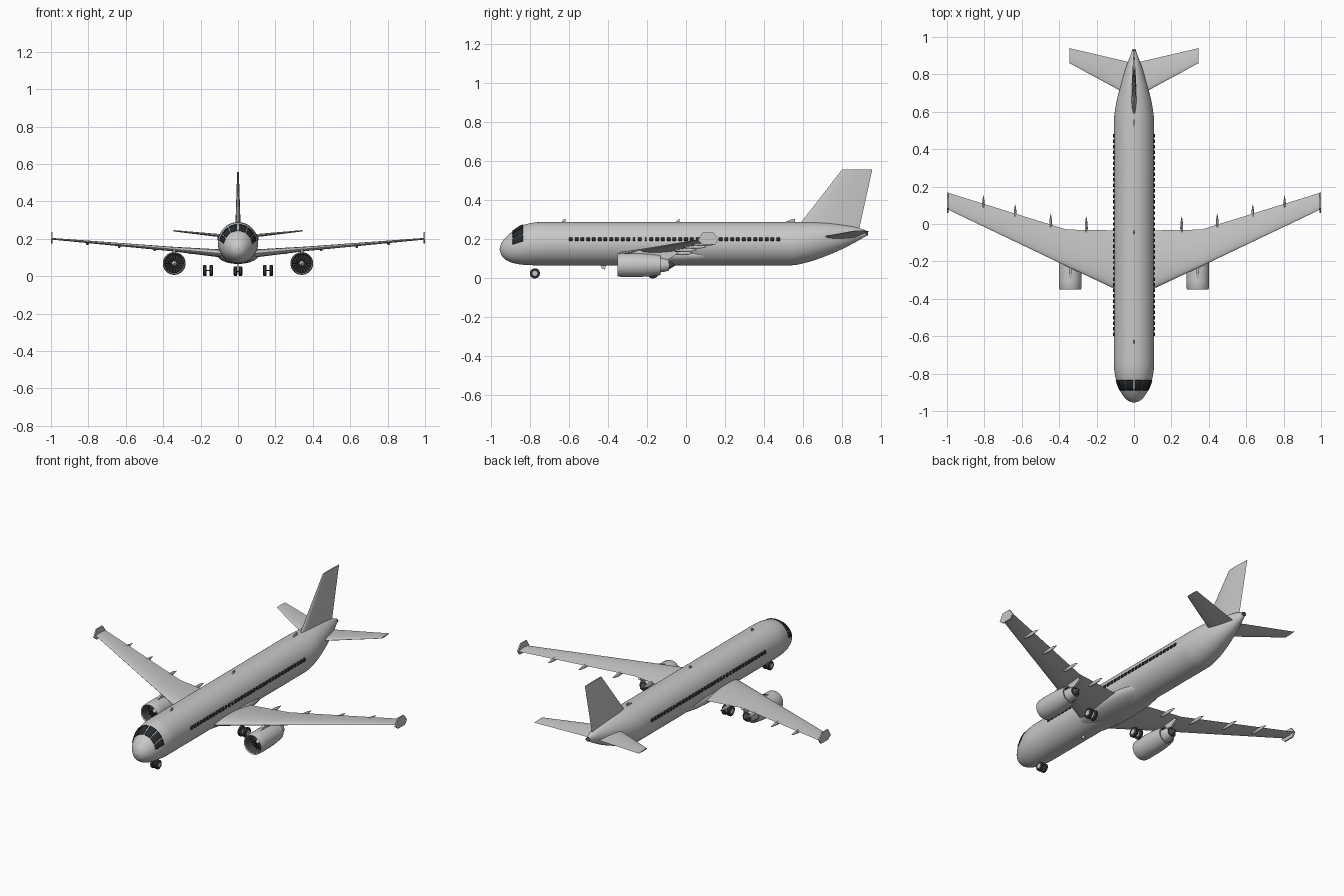
import bpy, bmesh
from math import sin, cos, pi, radians, sqrt
from mathutils import Vector

cube = bpy.data.objects.get("Cube")
if cube:
    bpy.data.objects.remove(cube, do_unlink=True)


def material(name, r, g, b):
    m = bpy.data.materials.new(name)
    m.use_nodes = True
    m.diffuse_color = (r, g, b, 1)
    node = next(n for n in m.node_tree.nodes if n.type == 'BSDF_PRINCIPLED')
    node.inputs["Base Color"].default_value = (r, g, b, 1)
    return m


GREY = material("airframe grey", 0.58, 0.58, 0.58)
GLASS = material("dark glass", 0.02, 0.025, 0.03)
TYRE = material("tyre black", 0.03, 0.03, 0.03)
METAL = material("engine metal", 0.06, 0.065, 0.07)


def finish(name, bm, mats, angle=40):
    bmesh.ops.recalc_face_normals(bm, faces=bm.faces)
    mesh = bpy.data.meshes.new(name)
    bm.to_mesh(mesh)
    bm.free()
    for m in mats:
        mesh.materials.append(m)
    ob = bpy.data.objects.new(name, mesh)
    bpy.context.collection.objects.link(ob)
    bpy.ops.object.select_all(action='DESELECT')
    ob.select_set(True)
    bpy.context.view_layer.objects.active = ob
    bpy.ops.object.shade_smooth_by_angle(angle=radians(angle))
    return ob


def skin(bm, rings, slots=None, caps=True):
    """Bridge equal rings of points; slots gives a material slot per band."""
    loops = [[bm.verts.new(p) for p in ring] for ring in rings]
    n = len(loops[0])
    for k, (a, b) in enumerate(zip(loops, loops[1:])):
        for i in range(n):
            f = bm.faces.new((a[i], a[(i + 1) % n], b[(i + 1) % n], b[i]))
            f.material_index = slots[k] if slots else 0
    if caps:
        for k in (0, -1):
            f = bm.faces.new(loops[k])
            f.material_index = slots[k] if slots else 0


def lathe(name, profile, centre, axis, mats, slots=None, squash=1, sides=32):
    """Revolve (distance, radius) points around the x or y axis."""
    def point(d, r, a):
        u, v = r * cos(a), r * sin(a)
        p = (d, u, v) if axis == 'X' else (u, d, v * squash)
        return Vector(centre) + Vector(p)
    bm = bmesh.new()
    skin(bm, [[point(d, r, 2 * pi * i / sides) for i in range(sides)]
              for d, r in profile], slots)
    return finish(name, bm, mats)


def foil(name, stations, upright=False):
    """Loft aerofoils; each station is leading edge point, trailing y, thickness."""
    ts = [(i / 9) ** 2 for i in range(10)]
    outline = [(t, 1) for t in reversed(ts)] + [(t, -1) for t in ts[1:-1]]
    rings = []
    for (x, y, z), back, thick in stations:
        ring = []
        for t, s in outline:
            h = s * thick * 1.3 * sqrt(t) * (1 - t)
            q = y + t * (back - y)
            ring.append((x + h, q, z) if upright else (x, q, z + h))
        rings.append(ring)
    bm = bmesh.new()
    skin(bm, rings)
    return finish(name, bm, [GREY], 35)


def plate(name, outline, x, thick):
    """Flat part: a (y, z) outline given thickness along x."""
    bm = bmesh.new()
    skin(bm, [[(x + s * thick / 2, y, z) for y, z in outline] for s in (-1, 1)])
    return finish(name, bm, [GREY], 30)


# Fuselage: stations of y, half width, bottom z, top z
BODY = [(-.955, .004, .146, .154), (-.947, .028, .12, .18), (-.925, .053, .096, .21),
        (-.89, .075, .08, .24), (-.835, .096, .07, .274), (-.76, .107, .067, .288),
        (-.7, .108, .067, .289), (.54, .108, .067, .289), (.62, .1, .082, .288),
        (.7, .083, .108, .286), (.8, .055, .15, .275), (.88, .028, .192, .26),
        (.925, .01, .218, .245)]


def slope(i, c):
    if i in (0, len(BODY) - 1):
        j = min(i, len(BODY) - 2)
        return (BODY[j + 1][c] - BODY[j][c]) / (BODY[j + 1][0] - BODY[j][0])
    a, b = slope_between(i - 1, c), slope_between(i, c)
    return 2 * a * b / (a + b) if a * b > 0 else 0


def slope_between(j, c):
    return (BODY[j + 1][c] - BODY[j][c]) / (BODY[j + 1][0] - BODY[j][0])


def body_at(y, c):
    j = max(k for k in range(len(BODY) - 1) if BODY[k][0] <= y or k == 0)
    h = BODY[j + 1][0] - BODY[j][0]
    t = (y - BODY[j][0]) / h
    return ((1 + 2 * t) * (1 - t) ** 2 * BODY[j][c] + t * (1 - t) ** 2 * h * slope(j, c)
            + t * t * (3 - 2 * t) * BODY[j + 1][c] + t * t * (t - 1) * h * slope(j + 1, c))


def surface(y, a, off=0):
    w, lo, hi = (body_at(y, c) for c in (1, 2, 3))
    return Vector(((w + off) * cos(a), y, (lo + hi) / 2 + ((hi - lo) / 2 + off) * sin(a)))


ys = [p[0] + (q[0] - p[0]) * k / 4 for p, q in zip(BODY, BODY[1:]) for k in range(4)]
ys.append(BODY[-1][0])
bm = bmesh.new()
skin(bm, [[surface(y, 2 * pi * i / 48) for i in range(48)] for y in ys])
finish("fuselage", bm, [GREY], 60)

lathe("belly_fairing", [(.3 * sin(a), max(.112 * cos(a) ** .6, .002)) for a in
      [radians(d) for d in range(-89, 90, 15)] + [radians(89)]],
      (0, -.13, .118), 'Y', [GREY], squash=.47)
lathe("tail_exhaust", [(.915, .013), (.932, .011), (.925, .006)],
      (0, 0, .231), 'Y', [METAL], sides=16)


# Windows: thin patches following the fuselage skin
def patch(bm, y0, y1, a0, a1, steps=4):
    grid = [[bm.verts.new(surface(y0 + (y1 - y0) * i / steps,
                                  radians(a0 + (a1 - a0) * j / steps), .002))
             for j in range(steps + 1)] for i in range(steps + 1)]
    for i in range(steps):
        for j in range(steps):
            bm.faces.new((grid[i][j], grid[i + 1][j], grid[i + 1][j + 1], grid[i][j + 1]))


def thicken(ob):
    mod = ob.modifiers.new("thickness", 'SOLIDIFY')
    mod.thickness, mod.offset = .004, 0


bm = bmesh.new()
for lo, hi in ((10, 29), (33, 57), (61, 87)):
    patch(bm, -.888, -.836, lo, hi)
    patch(bm, -.888, -.836, 180 - hi, 180 - lo)
thicken(finish("cockpit_windows", bm, [GLASS]))

bm = bmesh.new()
for i in range(37):
    y = -.59 + i * .0295
    half = .005 if i in (11, 13) else .009
    patch(bm, y - half, y + half, 7, 16, 1)
    patch(bm, y - half, y + half, 164, 173, 1)
thicken(finish("cabin_windows", bm, [GLASS]))

# Tail fin and aerials
foil("tail_fin", [((0, .553, .24), .885, .03), ((0, .8, .558), .955, .009)], upright=True)
for name, y, size in (("front", -.63, .012), ("middle", -.045, .012), ("rear", .53, .028)):
    plate(name + "_aerial", [(y - size, .286), (y + size * .5, .304),
                             (y + size, .304), (y + size, .286)], 0, .006)
plate("belly_aerial", [(-.44, .07), (-.43, .05), (-.415, .045), (-.41, .07)], 0, .006)


def wheels(name, x, y, r, gap):
    tyre = [(-.009, r * .45), (-.0095, r * .6), (-.009, r * .85), (-.006, r),
            (.006, r), (.009, r * .85), (.0095, r * .6), (.009, r * .45)]
    for s in (-1, 1):
        tag = "left" if s > 0 else "right"
        at = (x + s * gap, y, r)
        lathe(f"{name}_{tag}_tyre", tyre, at, 'X', [TYRE], sides=24)
        lathe(f"{name}_{tag}_hub", [(-.0095, r * .5), (.0095, r * .5)],
              at, 'X', [GREY], sides=16)
    lathe(name + "_axle", [(-gap, .003), (gap, .003)], (x, y, r), 'X', [METAL], sides=8)


wheels("nose_gear", 0, -.775, .026, .0135)

# Paired parts
for s, side in ((1, "left"), (-1, "right")):
    foil(side + "_wing", [((s * .05, -.372, .118), -.035, .046),
                          ((s * .36, -.226, .146), -.03, .024),
                          ((s * .995, .077, .2), .167, .009)])
    foil(side + "_tailplane", [((s * .01, .678, .208), .862, .02),
                               ((s * .345, .86, .243), .94, .007)])
    plate(side + "_wingtip_fence", [(.06, .195), (.085, .236), (.14, .236), (.168, .2),
                                    (.15, .175), (.085, .175)], s * .996, .008)

    # Flap track fairings hang below the trailing edge
    for k, (x, end) in enumerate(((.255, .04), (.445, .055), (.635, .105), (.805, .152))):
        lathe(f"{side}_flap_fairing_{k + 1}",
              [(-.12, .001), (-.1, .006), (-.06, .008), (-.03, .006), (0, .001)],
              (s * x, end, .108 + .085 * x), 'Y', [GREY], squash=1.4, sides=12)

    # Engine: cowling, fan, spinner, core, cone and pylon
    hub = (s * .341, 0, .068)
    lathe(side + "_engine_cowling",
          [(-.29, .047), (-.33, .049), (-.346, .053), (-.351, .056), (-.345, .059),
           (-.31, .061), (-.25, .061), (-.19, .058), (-.13, .051), (-.13, .045), (-.15, .043)],
          hub, 'Y', [GREY, METAL], [1, 1] + [0] * 7 + [1])
    lathe(side + "_engine_spinner", [(-.292, .014), (-.305, .01), (-.315, .002)],
          hub, 'Y', [GREY], sides=20)
    bm = bmesh.new()
    for i in range(18):
        a, da = 2 * pi * i / 18, .07
        bm.faces.new([bm.verts.new(Vector(hub) + Vector((r * cos(t), y, r * sin(t))))
                      for r, t, y in ((.012, a - da, -.293), (.046, a - da, -.301),
                                      (.046, a + da, -.293), (.012, a + da, -.291))])
    finish(side + "_engine_fan", bm, [TYRE])
    lathe(side + "_engine_core", [(-.16, .038), (-.12, .036), (-.088, .028), (-.088, .02)],
          hub, 'Y', [GREY, METAL], [0, 0, 1])
    lathe(side + "_engine_cone", [(-.1, .022), (-.085, .02), (-.055, .002)],
          hub, 'Y', [METAL], sides=20)
    plate(side + "_engine_pylon", [(-.31, .12), (-.24, .146), (-.06, .142), (-.04, .128),
                                   (-.09, .098), (-.15, .095)], s * .341, .014)
    wheels(side + "_main_gear", s * .16, -.17, .03, .017)
